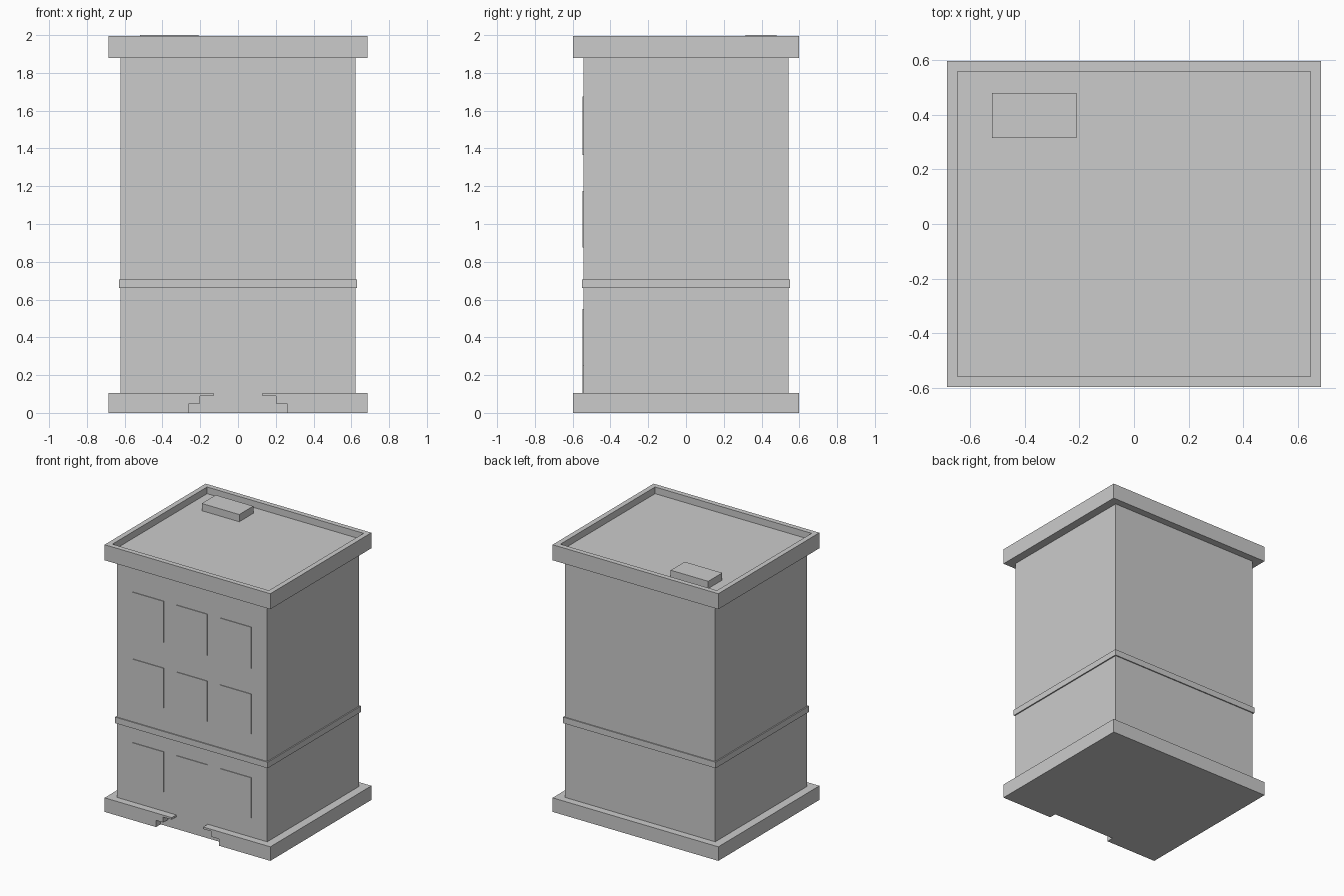
import bpy, bmesh
from mathutils import Vector

if "Cube" in bpy.data.objects:
    bpy.data.objects.remove(bpy.data.objects["Cube"])


def finish(bm, name):
    bmesh.ops.recalc_face_normals(bm, faces=bm.faces)
    me = bpy.data.meshes.new(name)
    bm.to_mesh(me)
    bm.free()
    ob = bpy.data.objects.new(name, me)
    bpy.context.collection.objects.link(ob)
    return ob


def box_bm(x0, x1, y0, y1, z0, z1):
    bm = bmesh.new()
    bmesh.ops.create_cube(bm, size=1)
    for v in bm.verts:
        v.co = Vector((x1 if v.co.x > 0 else x0,
                       y1 if v.co.y > 0 else y0,
                       z1 if v.co.z > 0 else z0))
    return bm


def box(name, *dims):
    return finish(box_bm(*dims), name)


def profile_prism(name, points, y0, y1):
    """Extrude an x-z outline along y."""
    bm = bmesh.new()
    face = bm.faces.new([bm.verts.new((x, y0, z)) for x, z in points])
    ext = bmesh.ops.extrude_face_region(bm, geom=[face])
    new = [g for g in ext["geom"] if isinstance(g, bmesh.types.BMVert)]
    bmesh.ops.translate(bm, verts=new, vec=(0, y1 - y0, 0))
    return finish(bm, name)


W, D = 0.622, 0.543      # wall half sizes
PW, PD = 0.685, 0.597    # plinth and cornice half sizes
T = 0.005                # relief of the facade panels

# Main walls
box("walls", -W, W, -D, D, 0.105, 1.88)

# Plinth with stepped entrance opening cut out of the front
plinth = box("plinth", -PW, PW, -PD, PD, 0, 0.105)
half = [(0.26, -0.1), (0.26, 0.05), (0.2, 0.05), (0.2, 0.09), (0.13, 0.09), (0.13, 0.2)]
cutter = profile_prism("entrance_cutter",
                       half + [(-x, z) for x, z in reversed(half)], -0.8, -D)
cutter.hide_render = True
cutter.hide_viewport = True
cut = plinth.modifiers.new("entrance", 'BOOLEAN')
cut.operation = 'DIFFERENCE'
cut.solver = 'EXACT'
cut.object = cutter

# String course above the ground floor
box("string_course", -0.631, 0.631, -0.551, 0.551, 0.66, 0.705)

# Cornice with a sunken roof behind the parapet
bm = box_bm(-PW, PW, -PD, PD, 1.88, 1.996)
top = max(bm.faces, key=lambda f: f.calc_center_median().z)
bmesh.ops.inset_region(bm, faces=[top], thickness=PD - D)
ext = bmesh.ops.extrude_face_region(bm, geom=[top])
bmesh.ops.translate(bm, vec=(0, 0, -0.05),
                    verts=[g for g in ext["geom"] if isinstance(g, bmesh.types.BMVert)])
if top.is_valid:
    bmesh.ops.delete(bm, geom=[top], context='FACES_ONLY')
finish(bm, "cornice_and_roof")

# Rooftop hatch
box("roof_hatch", -0.52, -0.21, 0.315, 0.48, 1.946, 2.0)

# Window panels on the front
for floor, z0, z1, columns in (("ground", 0.25, 0.55, (-1, 1)),
                               ("first", 0.875, 1.175, (-1, 0, 1)),
                               ("second", 1.365, 1.675, (-1, 0, 1))):
    for c in columns:
        x = c * 0.362
        box(f"window_{floor}_{c + 2}", x - 0.129, x + 0.129, -D - T, -D, z0, z1)

# Front door panel
box("door", -0.13, 0.13, -D - T, -D, 0.105, 0.55)
